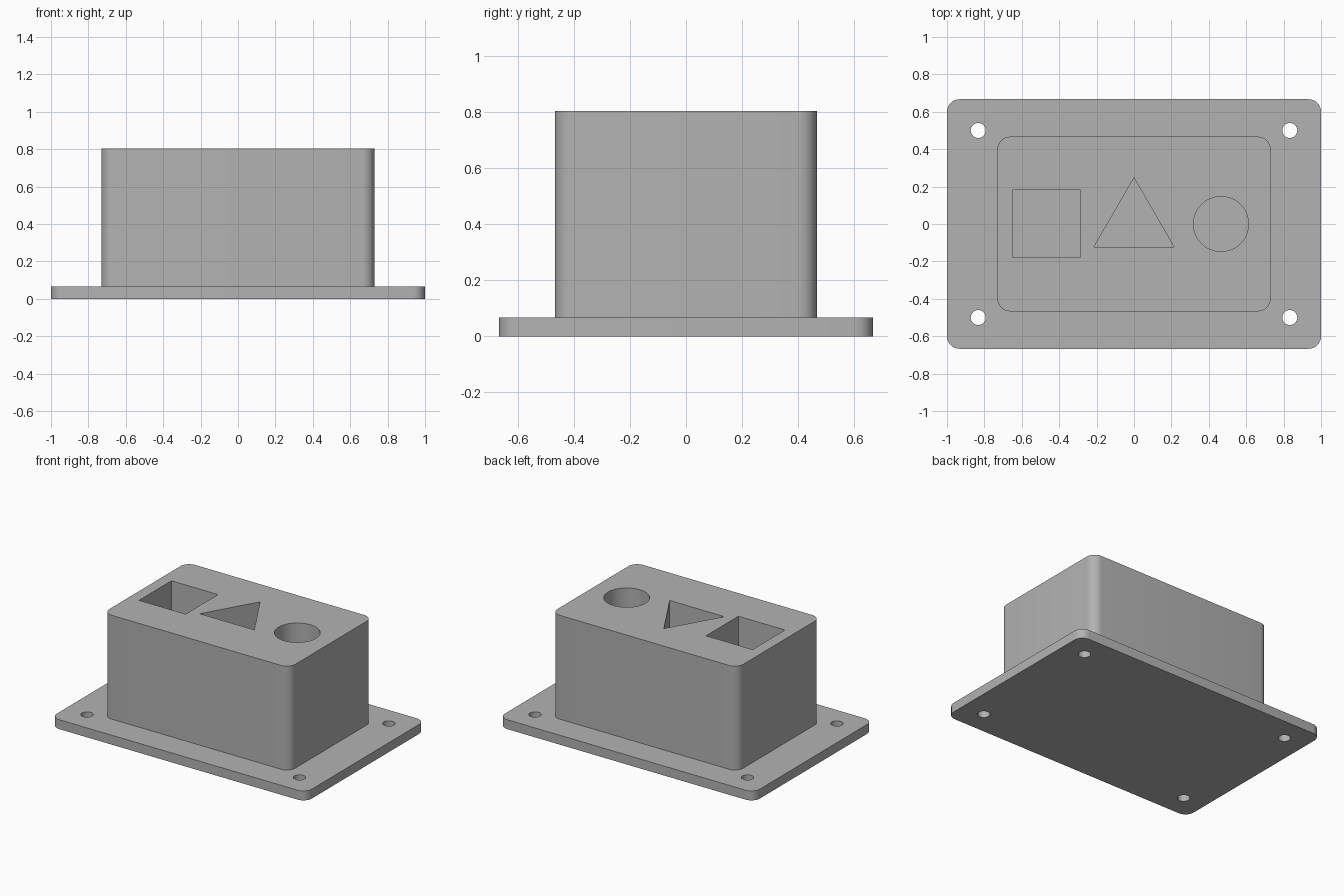
import bpy, bmesh
from math import cos, sin, pi, radians

if "Cube" in bpy.data.objects:
    bpy.data.objects.remove(bpy.data.objects["Cube"])

PLATE_TOP, BLOCK_TOP = 0.067, 0.803

grey = bpy.data.materials.new("plain_grey")
grey.use_nodes = True
colour = (0.45, 0.45, 0.45, 1)
grey.diffuse_color = colour
grey.node_tree.nodes["Principled BSDF"].inputs["Base Color"].default_value = colour


def circle(x, y, r, n=48):
    return [(x + r * cos(2 * pi * i / n), y + r * sin(2 * pi * i / n)) for i in range(n)]


def rounded_rect(hx, hy, r, steps=8):
    points = []
    for corner, (sx, sy) in enumerate([(1, 1), (-1, 1), (-1, -1), (1, -1)]):
        for i in range(steps + 1):
            a = (corner + i / steps) * pi / 2
            points.append((sx * (hx - r) + r * cos(a), sy * (hy - r) + r * sin(a)))
    return points


def prism(name, outline, z0, z1):
    """Extrude a counter-clockwise outline from z0 to z1."""
    bm = bmesh.new()
    base = bm.faces.new([bm.verts.new((x, y, z0)) for x, y in outline])
    top = bmesh.ops.extrude_face_region(bm, geom=[base], use_keep_orig=True)["geom"]
    for v in top:
        if isinstance(v, bmesh.types.BMVert):
            v.co.z = z1
    bmesh.ops.recalc_face_normals(bm, faces=bm.faces)
    mesh = bpy.data.meshes.new(name)
    bm.to_mesh(mesh)
    bm.free()
    mesh.materials.append(grey)
    obj = bpy.data.objects.new(name, mesh)
    bpy.context.collection.objects.link(obj)
    return obj


def combine(target, other, operation):
    """Apply a boolean and discard the helper."""
    other.hide_render = True
    mod = target.modifiers.new(operation.title(), "BOOLEAN")
    mod.object, mod.operation, mod.solver = other, operation, "EXACT"
    bpy.context.view_layer.objects.active = target
    bpy.ops.object.modifier_apply(modifier=mod.name)
    bpy.data.objects.remove(other)


# Mounting plate joined to the rounded block
body = prism("block_on_plate", rounded_rect(1.0, 0.667, 0.067), 0, PLATE_TOP)
block = prism("block", rounded_rect(0.73, 0.467, 0.067), PLATE_TOP / 2, BLOCK_TOP)
combine(body, block, "UNION")

# Square, triangular and round pockets
pockets = {
    "square_pocket": [(-0.65, -0.18), (-0.285, -0.18), (-0.285, 0.183), (-0.65, 0.183)],
    "triangle_pocket": [(-0.214, -0.123), (0.214, -0.123), (0, 0.247)],
    "round_pocket": circle(0.465, 0, 0.147),
}
for name, outline in pockets.items():
    combine(body, prism(name, outline, PLATE_TOP, 1), "DIFFERENCE")

# Bolt holes through the plate corners
for x in (-0.833, 0.833):
    for y in (-0.5, 0.5):
        combine(body, prism("bolt_hole", circle(x, y, 0.04, 32), -0.1, 0.2), "DIFFERENCE")

bpy.ops.object.select_all(action="DESELECT")
body.select_set(True)
bpy.context.view_layer.objects.active = body
bpy.ops.object.shade_smooth_by_angle(angle=radians(30))
